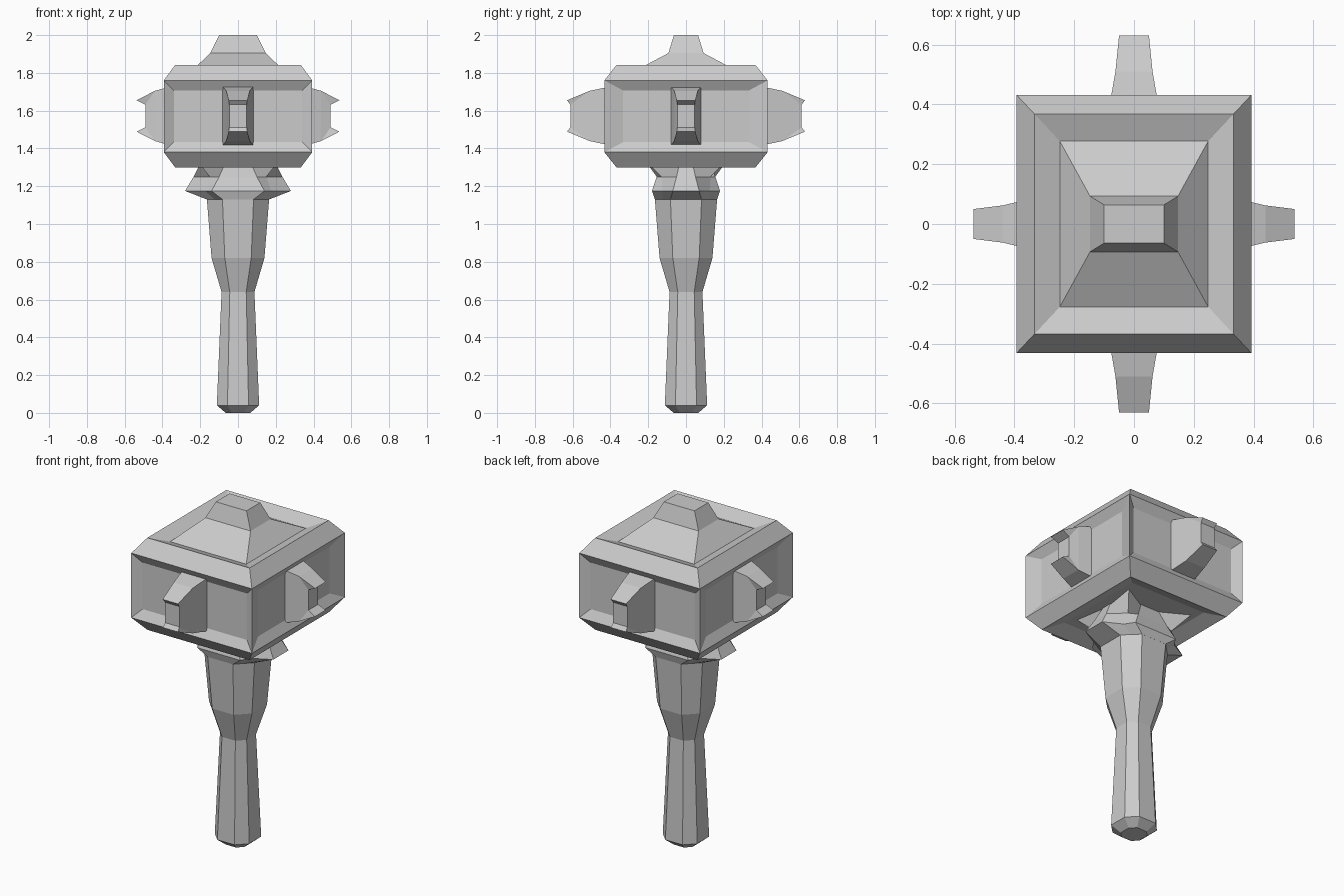
import bpy, bmesh

if "Cube" in bpy.data.objects:
    bpy.data.objects.remove(bpy.data.objects["Cube"])

def finish(bm, name):
    bmesh.ops.recalc_face_normals(bm, faces=bm.faces[:])
    me = bpy.data.meshes.new(name)
    bm.to_mesh(me)
    bm.free()
    ob = bpy.data.objects.new(name, me)
    bpy.context.collection.objects.link(ob)
    return ob

def loft(rings):
    """Skin a stack of closed rings and cap both ends."""
    bm = bmesh.new()
    vs = [[bm.verts.new(p) for p in r] for r in rings]
    n = len(vs[0])
    for a, b in zip(vs, vs[1:]):
        for i in range(n):
            j = (i + 1) % n
            bm.faces.new((a[i], a[j], b[j], b[i]))
    bm.faces.new(vs[0])
    bm.faces.new(vs[-1])
    return bm

def rect(x, y, z):
    return [(-x, -y, z), (x, -y, z), (x, y, z), (-x, y, z)]

def mirrored(quarter, z):
    """Ring from the points of its +x +y quarter."""
    q = quarter
    return ([(x, y, z) for x, y in q] + [(-x, y, z) for x, y in q[::-1]]
            + [(-x, -y, z) for x, y in q] + [(x, -y, z) for x, y in q[::-1]])

# Handle: eight-sided grip, flared towards the head
grip = [(0.065, 0.0), (0.112, 0.04), (0.087, 0.64), (0.14, 0.82), (0.165, 1.135)]
finish(loft([mirrored([(r, r * 0.5), (r * 0.5, r)], z) for r, z in grip]), "handle")

# Collar: flared lugs below, star-shaped brackets into the head
collar = [
    (1.13, [(0.165, 0.082), (0.123, 0.123), (0.082, 0.165)]),
    (1.175, [(0.28, 0.07), (0.175, 0.125), (0.14, 0.18)]),
    (1.25, [(0.235, 0.05), (0.15, 0.13), (0.10, 0.155)]),
    (1.34, [(0.19, 0.03), (0.22, 0.22), (0.06, 0.13)]),
]
finish(loft([mirrored(q, z) for z, q in collar]), "collar")

# Head: chamfered block with sunken underside, sunken rim and stepped cap
bm = loft([rect(*r) for r in (
    (0.25, 0.28, 1.335), (0.333, 0.368, 1.30), (0.393, 0.432, 1.38), (0.393, 0.432, 1.76),
    (0.333, 0.368, 1.842), (0.248, 0.277, 1.807), (0.147, 0.093, 1.905), (0.10, 0.064, 2.0))])
bmesh.ops.recalc_face_normals(bm, faces=bm.faces[:])
bm.normal_update()
panels = [f for f in bm.faces if abs(f.normal.z) < 0.01]
bmesh.ops.inset_individual(bm, faces=panels, thickness=0.075, depth=-0.03)
for f in panels:
    if abs(f.normal.x) > 0.9:
        for v in f.verts:
            v.co.y *= 0.88
finish(bm, "hammer_head")

# Studs: notched, tapering blocks on all four sides (distance, half width, z)
def stud(name, base, mid, tip, notch, turn):
    half = [(base, 0.083, 1.73), (mid, 0.062, 1.705), (tip, 0.05, 1.655), (notch, 0.046, 1.632)]
    prof = half + [(d, w, 3.144 - z) for d, w, z in half[::-1]]
    bm = bmesh.new()
    a, b = [[bm.verts.new(turn(d, s * w, z)) for d, w, z in prof] for s in (-1, 1)]
    for i in range(8):
        j = (i + 1) % 8
        bm.faces.new((a[i], a[j], b[j], b[i]))
    for s in (a, b):
        bm.faces.new((s[0], s[1], s[6], s[7]))
        bm.faces.new((s[1], s[3], s[4], s[6]))
        bm.faces.new((s[1], s[2], s[3]))
        bm.faces.new((s[4], s[5], s[6]))
    finish(bm, name)

for s, side in ((1, "right"), (-1, "left")):
    stud(side + "_stud", 0.35, 0.44, 0.537, 0.49, lambda d, w, z: (s * d, w, z))
for s, side in ((1, "back"), (-1, "front")):
    stud(side + "_stud", 0.39, 0.51, 0.63, 0.612, lambda d, w, z: (w, s * d, z))
